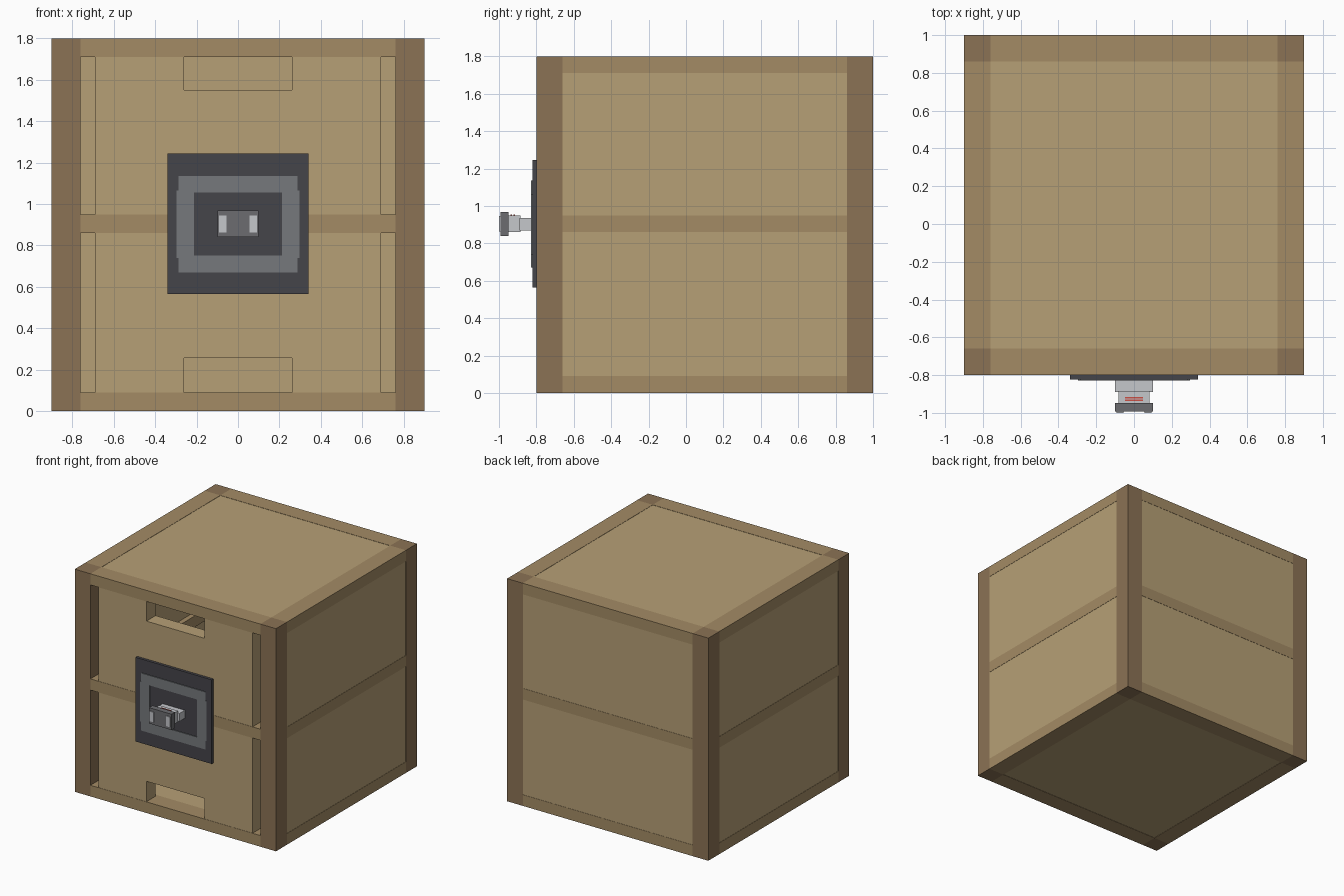
import bpy, bmesh

if "Cube" in bpy.data.objects:
    bpy.data.objects.remove(bpy.data.objects["Cube"])


def mat(name, r, g, b):
    m = bpy.data.materials.new(name)
    m.diffuse_color = (r, g, b, 1)
    m.use_nodes = True
    m.node_tree.nodes["Principled BSDF"].inputs["Base Color"].default_value = m.diffuse_color
    return m


TAN = mat("panel_wood", 0.47, 0.35, 0.18)
RAIL = mat("rail_wood", 0.37, 0.26, 0.13)
POST = mat("post_wood", 0.26, 0.17, 0.09)
DARK = mat("dark_metal", 0.06, 0.058, 0.068)
MID = mat("grey_metal", 0.18, 0.19, 0.20)
GRIP = mat("grip_metal", 0.15, 0.15, 0.16)
LIGHT = mat("light_metal", 0.56, 0.57, 0.60)
RED = mat("red_paint", 0.6, 0.08, 0.06)


def prism(name, outline, y0, y1, material):
    """Extrude an x-z outline from y0 to y1."""
    bm = bmesh.new()
    face = bm.faces.new([bm.verts.new((x, y0, z)) for x, z in outline])
    ext = bmesh.ops.extrude_face_region(bm, geom=[face])["geom"]
    bmesh.ops.translate(bm, vec=(0, y1 - y0, 0),
                        verts=[v for v in ext if isinstance(v, bmesh.types.BMVert)])
    bmesh.ops.recalc_face_normals(bm, faces=bm.faces)
    me = bpy.data.meshes.new(name)
    bm.to_mesh(me)
    bm.free()
    me.materials.append(material)
    ob = bpy.data.objects.new(name, me)
    bpy.context.collection.objects.link(ob)
    return ob


def box(name, x, y, z, material):
    return prism(name, [(x[0], z[0]), (x[1], z[0]), (x[1], z[1]), (x[0], z[1])],
                 y[0], y[1], material)


def frame(name, x, z, ix, iz, y0, y1, material):
    """Rectangular ring made of four bars, mirrored about x and z centre."""
    c = (z[0] + z[1]) / 2
    for s, side in ((-1, "left"), (1, "right")):
        box(f"{name}_{side}", sorted((s * ix, s * x)), (y0, y1), (c - iz, c + iz), material)
    box(f"{name}_bottom", (-x, x), (y0, y1), (z[0], c - iz), material)
    box(f"{name}_top", (-x, x), (y0, y1), (c + iz, z[1]), material)


# Crate dimensions
XO, XI = 0.90, 0.76
YF, YFI, YBI, YB = -0.80, -0.66, 0.86, 1.0
H, R, T, E = 1.80, 0.09, 0.10, 0.002

# Corner posts
for s, side in ((-1, "left"), (1, "right")):
    xs = sorted((s * XI, s * XO))
    box(f"front_post_{side}", xs, (YF, YFI), (0, H), POST)
    box(f"back_post_{side}", xs, (YBI, YB), (0, H), POST)

# Rails at bottom, middle and top of all four sides
for label, z in (("bottom", (0, R)), ("middle", (0.86, 0.95)), ("top", (H - R, H))):
    box(f"front_rail_{label}", (-XI, XI), (YF, YFI), z, RAIL)
    box(f"back_rail_{label}", (-XI, XI), (YBI, YB), z, RAIL)
    for s, side in ((-1, "left"), (1, "right")):
        box(f"{side}_rail_{label}", sorted((s * XI, s * XO)), (YFI, YBI), z, RAIL)

# Closed panels on sides, back, top and bottom
for s, side in ((-1, "left"), (1, "right")):
    box(f"{side}_panel", sorted((s * (XO - E), s * (XO - T))), (YFI, YBI), (R, H - R), TAN)
box("back_panel", (-XI, XI), (YB - T, YB - E), (R, H - R), TAN)
box("bottom_panel", (-XI, XI), (YFI, YBI), (E, R), TAN)
box("top_panel", (-XI, XI), (YFI, YBI), (H - R, H - E), TAN)

# Front panel with hand holes above and below, gaps at both sides
half = [(0.26, R), (0.69, R), (0.69, H - R), (0.26, H - R), (0.26, 1.55)]
outline = [(0.26, 0.255)] + half
prism("front_panel", outline + [(-x, z) for x, z in reversed(outline)],
      YF + E, YF + 0.12, TAN)

# Lock plate with stepped grey frame
box("lock_plate", (-0.34, 0.34), (-0.822, YF), (0.565, 1.245), DARK)
frame("lock_frame", 0.287, (0.67, 1.135), 0.213, 0.152, -0.828, -0.82, MID)
for s, side in ((-1, "left"), (1, "right")):
    box(f"lock_frame_ear_{side}", sorted((s * 0.285, s * 0.296)), (-0.828, -0.82),
        (0.74, 1.065), MID)

# Latch handle: base, neck, grip
box("latch_base", (-0.10, 0.10), (-0.89, -0.82), (0.87, 0.935), LIGHT)
box("latch_neck", (-0.083, 0.083), (-0.95, -0.885), (0.86, 0.95), LIGHT)
box("latch_grip", (-0.10, 0.10), (-0.993, -0.948), (0.84, 0.968), GRIP)
for s, side in ((-1, "left"), (1, "right")):
    box(f"grip_bar_{side}", sorted((s * 0.055, s * 0.092)), (-1.0, -0.99),
        (0.863, 0.945), LIGHT)
for i, y in enumerate((-0.937, -0.923)):
    box(f"red_mark_{i + 1}", (-0.047, 0.047), (y, y + 0.008), (0.945, 0.955), RED)
